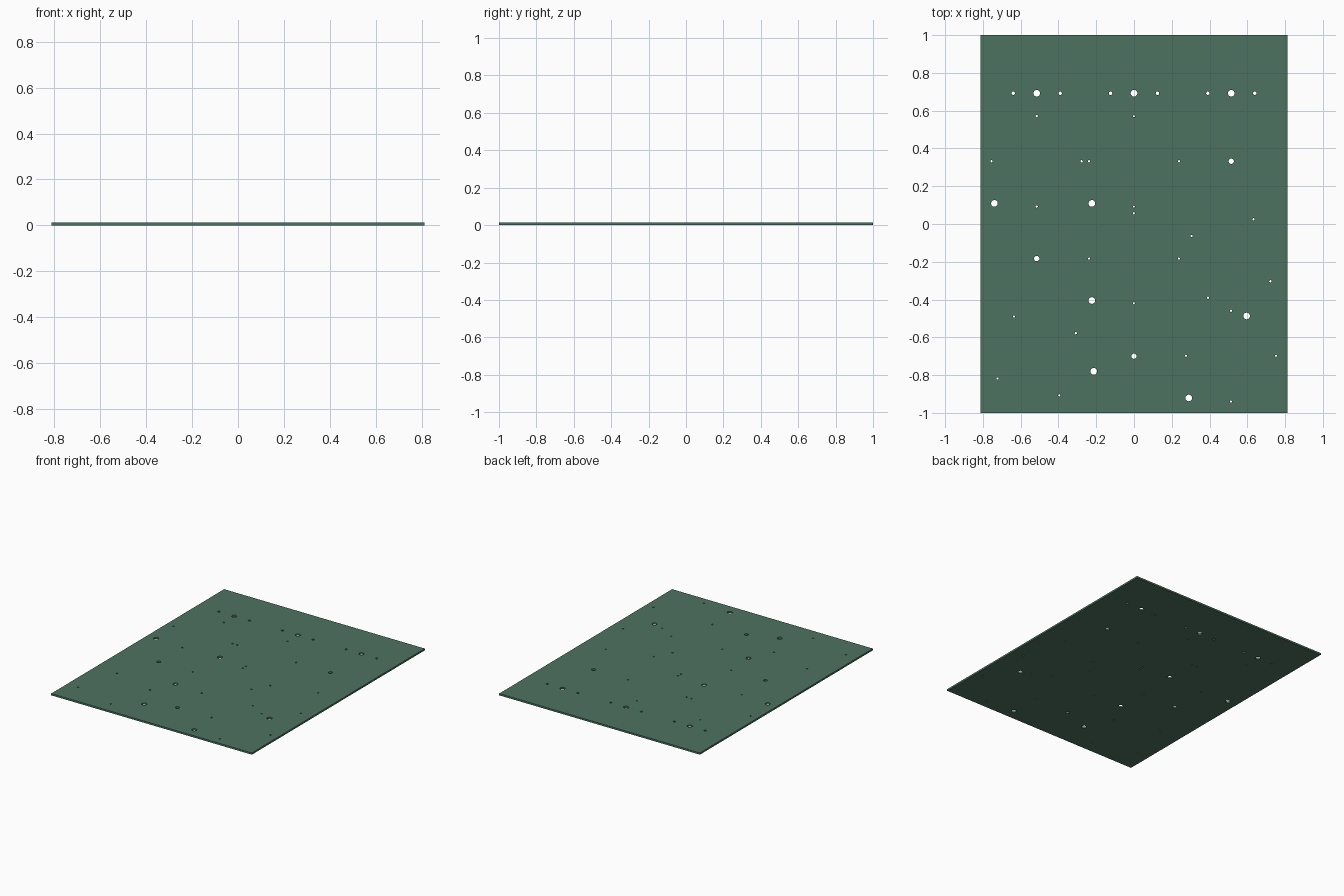
import bpy, bmesh
from mathutils import Matrix

if "Cube" in bpy.data.objects:
    bpy.data.objects.remove(bpy.data.objects["Cube"])

HALF_X, HALF_Y, THICK = 0.8125, 1.0, 0.013

# Hole radius -> hole centres
HOLES = {
    0.0175: [(-0.515, 0.692), (0, 0.692), (0.515, 0.692), (-0.739, 0.109),
             (-0.223, 0.109), (-0.223, -0.405), (-0.213, -0.78),
             (0.29, -0.921), (0.596, -0.487)],
    0.014: [(0.515, 0.332), (-0.515, -0.183), (0, -0.70)],
    0.009: [(c + s * 0.124, 0.692) for c in (-0.515, 0, 0.515) for s in (-1, 1)],
    0.006: [(-0.515, 0.571), (0, 0.571), (-0.755, 0.332), (-0.277, 0.332),
            (-0.238, 0.332), (0.238, 0.332), (-0.515, 0.092), (0, 0.092),
            (0, 0.057), (0.633, 0.025), (0.305, -0.063), (-0.238, -0.183),
            (0.238, -0.183), (0.722, -0.303), (0.392, -0.39), (0, -0.42),
            (0.513, -0.459), (-0.636, -0.49), (-0.308, -0.578),
            (0.275, -0.698), (0.752, -0.698), (-0.723, -0.818),
            (-0.396, -0.907), (0.513, -0.94)],
}


def make_object(name, bm):
    mesh = bpy.data.meshes.new(name)
    bm.to_mesh(mesh)
    bm.free()
    obj = bpy.data.objects.new(name, mesh)
    bpy.context.collection.objects.link(obj)
    return obj


# Flat plate
bm = bmesh.new()
bmesh.ops.create_cube(bm, size=1, matrix=Matrix.Translation((0, 0, THICK / 2))
                      @ Matrix.Diagonal((2 * HALF_X, 2 * HALF_Y, THICK, 1)))
plate = make_object("drilled_plate", bm)

# All drill pins in one cutter
bm = bmesh.new()
for radius, centres in HOLES.items():
    for x, y in centres:
        bmesh.ops.create_cone(bm, cap_ends=True, segments=32, radius1=radius,
                              radius2=radius, depth=THICK * 4,
                              matrix=Matrix.Translation((x, y, THICK / 2)))
cutter = make_object("hole_cutter", bm)
cutter.hide_render = True
cutter.hide_set(True)

# Through holes
drill = plate.modifiers.new("holes", 'BOOLEAN')
drill.operation = 'DIFFERENCE'
drill.solver = 'EXACT'
drill.object = cutter

# Muted green finish
green = bpy.data.materials.new("plate_green")
green.diffuse_color = (0.075, 0.17, 0.12, 1)
green.use_nodes = True
green.node_tree.nodes["Principled BSDF"].inputs["Base Color"].default_value = green.diffuse_color
plate.data.materials.append(green)

# Smooth hole walls, sharp rims
bpy.context.view_layer.objects.active = plate
plate.select_set(True)
bpy.ops.object.modifier_apply(modifier=drill.name)
bpy.ops.object.shade_smooth_by_angle()
